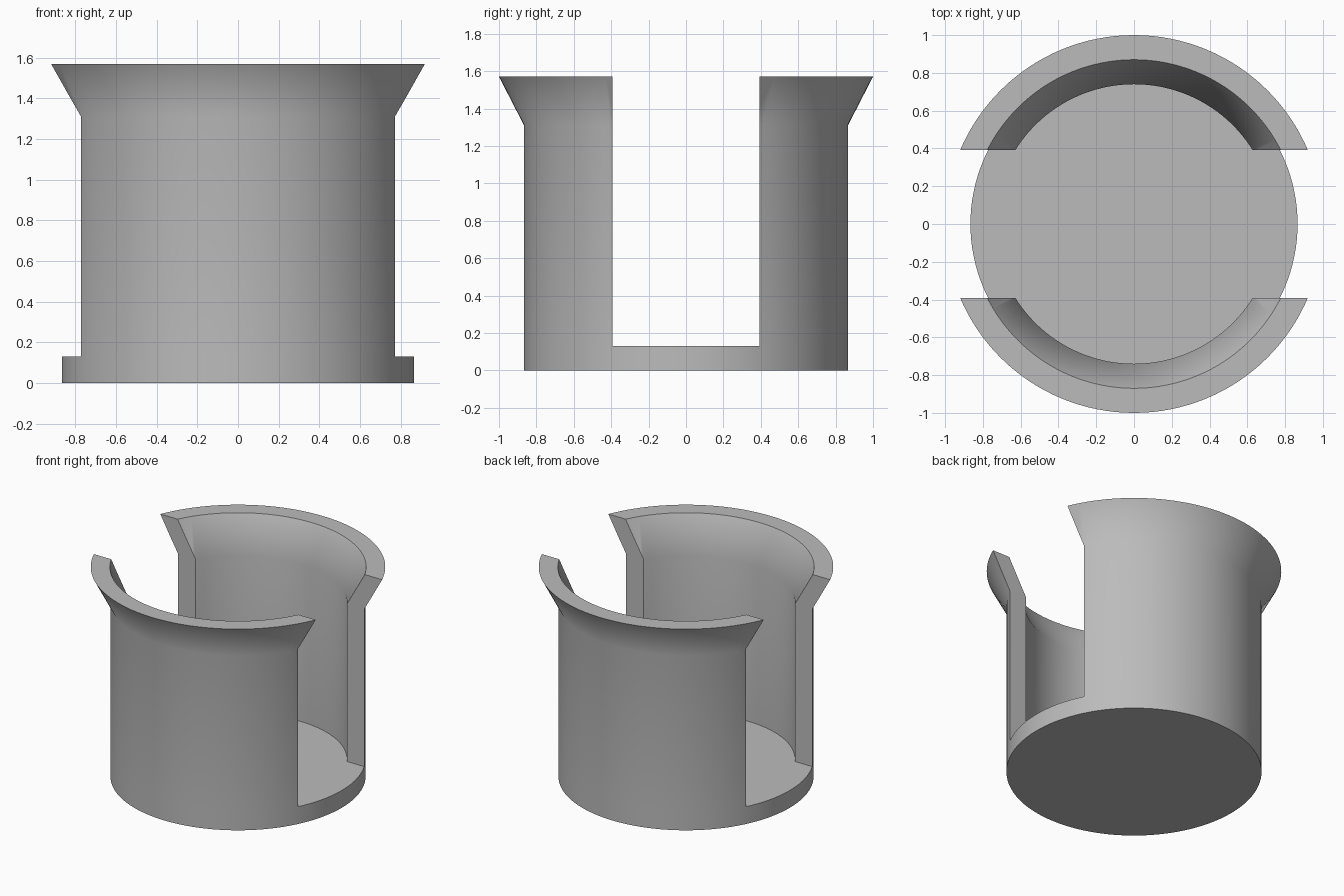
import bpy
import bmesh
from math import radians
from mathutils import Matrix, Vector

if "Cube" in bpy.data.objects:
    bpy.data.objects.remove(bpy.data.objects["Cube"], do_unlink=True)

SEGMENTS = 128
BODY_R, INNER_R = 0.866, 0.74
RIM_R, RIM_INNER_R = 1.0, 0.87
FLOOR_Z, NECK_Z, TOP_Z = 0.13, 1.31, 1.57
SLOT = 0.393  # half width of the opening through both sides

grey = bpy.data.materials.new("plain grey")
grey.use_nodes = True
colour = (0.5, 0.5, 0.5, 1)
grey.diffuse_color = colour
grey.node_tree.nodes["Principled BSDF"].inputs["Base Color"].default_value = colour


def finish(bm, name):
    bmesh.ops.recalc_face_normals(bm, faces=bm.faces)
    mesh = bpy.data.meshes.new(name)
    bm.to_mesh(mesh)
    bm.free()
    mesh.materials.append(grey)
    obj = bpy.data.objects.new(name, mesh)
    bpy.context.collection.objects.link(obj)
    bpy.ops.object.select_all(action="DESELECT")
    obj.select_set(True)
    bpy.context.view_layer.objects.active = obj
    bpy.ops.object.shade_smooth_by_angle(angle=radians(30))
    return obj


def lathe(profile):
    """Revolve a closed (radius, z) profile around the z axis."""
    bm = bmesh.new()
    verts = [bm.verts.new((r, 0, z)) for r, z in profile]
    edges = [bm.edges.new((v, verts[i - 1])) for i, v in enumerate(verts)]
    bmesh.ops.spin(bm, geom=verts + edges, axis=(0, 0, 1), cent=(0, 0, 0),
                   angle=radians(360), steps=SEGMENTS, use_merge=True)
    bmesh.ops.remove_doubles(bm, verts=bm.verts, dist=0.0001)
    return bm


# Round floor plate
bm = bmesh.new()
bmesh.ops.create_cone(bm, cap_ends=True, segments=SEGMENTS, radius1=BODY_R,
                      radius2=BODY_R, depth=FLOOR_Z,
                      matrix=Matrix.Translation((0, 0, FLOOR_Z / 2)))
finish(bm, "floor_plate")

# Curved walls with flared rims, trimmed flat beside the opening
wall_profile = [(BODY_R, FLOOR_Z), (BODY_R, NECK_Z), (RIM_R, TOP_Z),
                (RIM_INNER_R, TOP_Z), (INNER_R, NECK_Z), (INNER_R, FLOOR_Z)]
for name, side in (("front_wall", -1), ("back_wall", 1)):
    bm = lathe(wall_profile)
    bmesh.ops.bisect_plane(bm, geom=bm.verts[:] + bm.edges[:] + bm.faces[:],
                           plane_co=Vector((0, side * SLOT, 0)),
                           plane_no=Vector((0, side, 0)), clear_inner=True)
    rims = [e for e in bm.edges if e.is_boundary]
    bmesh.ops.holes_fill(bm, edges=rims, sides=0)
    wall = finish(bm, name)
    weighted = wall.modifiers.new("weighted normals", "WEIGHTED_NORMAL")
    weighted.keep_sharp = True
